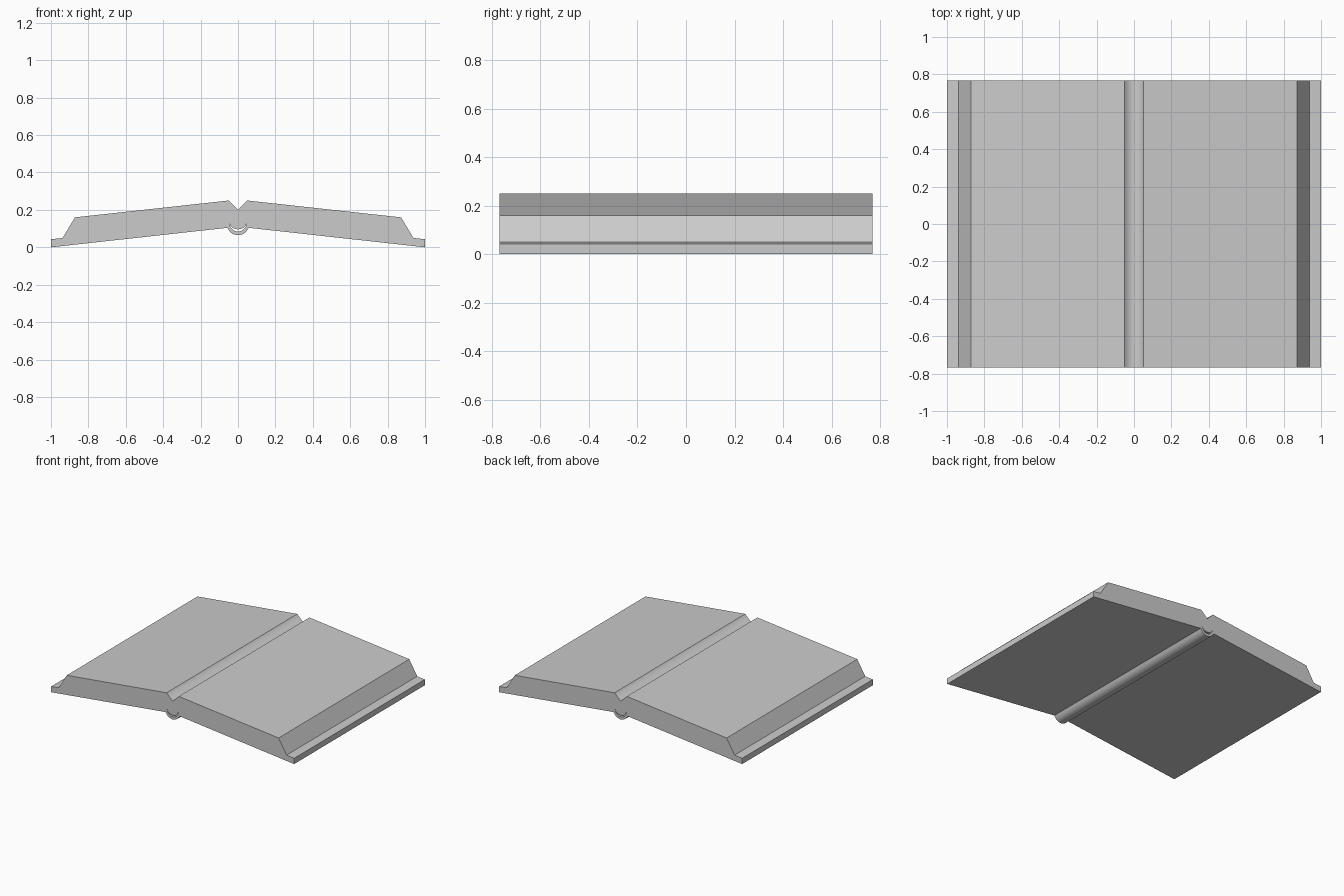
import bpy
import bmesh
from math import sin, cos, pi, radians

if "Cube" in bpy.data.objects:
    bpy.data.objects.remove(bpy.data.objects["Cube"])

HALF_LENGTH = 0.768


def arc(cx, cz, rx, rz, start, end, steps=14):
    """Points along an elliptical arc, angles in degrees."""
    pts = []
    for i in range(steps + 1):
        a = radians(start + (end - start) * i / steps)
        pts.append((cx + rx * cos(a), cz + rz * sin(a)))
    return pts


# Right half of the upper outline: gutter, page top, fore edge, cover lip
right = [(0.05, 0.25), (0.872, 0.16), (0.938, 0.05), (1.0, 0.043), (1.0, 0.0), (0.058, 0.104)]
left = [(-x, z) for x, z in reversed(right)]

# Rounded spine bulging below the covers
spine = arc(0, 0.125, 0.06, 0.06, -24, -156)
outline = [(0, 0.20)] + right + spine + left

# Crescent gap between the page backs and the spine
gap_outer = arc(0, 0.137, 0.047, 0.053, 0, -180)
gap_inner = arc(0, 0.137, 0.047, 0.041, -180, 0)[1:-1]
gap = gap_outer + gap_inner

# Filled profile with its hole, extruded along the book's height
curve = bpy.data.curves.new("open_book", 'CURVE')
curve.dimensions = '2D'
curve.fill_mode = 'BOTH'
curve.extrude = HALF_LENGTH
for pts in (outline, gap):
    spline = curve.splines.new('POLY')
    spline.points.add(len(pts) - 1)
    for p, (x, z) in zip(spline.points, pts):
        p.co = (x, z, 0, 1)
    spline.use_cyclic_u = True

book = bpy.data.objects.new("open_book", curve)
bpy.context.collection.objects.link(book)
book.rotation_euler = (pi / 2, 0, 0)
bpy.context.view_layer.objects.active = book
book.select_set(True)
bpy.ops.object.convert(target='MESH')
book = bpy.context.object
bpy.ops.object.transform_apply(location=False, rotation=True, scale=False)

# Weld the end caps to the sides and clean up
bm = bmesh.new()
bm.from_mesh(book.data)
bmesh.ops.remove_doubles(bm, verts=bm.verts, dist=0.0003)
bmesh.ops.recalc_face_normals(bm, faces=bm.faces)
bm.to_mesh(book.data)
bm.free()

# Smooth spine, crisp covers and pages, softly shaded gutter
bpy.ops.object.shade_smooth_by_angle(angle=radians(30))
verts = book.data.vertices
for e in book.data.edges:
    if all(abs(verts[i].co.x) < 0.001 and abs(verts[i].co.z - 0.20) < 0.001 for i in e.vertices):
        e.use_edge_sharp = False
